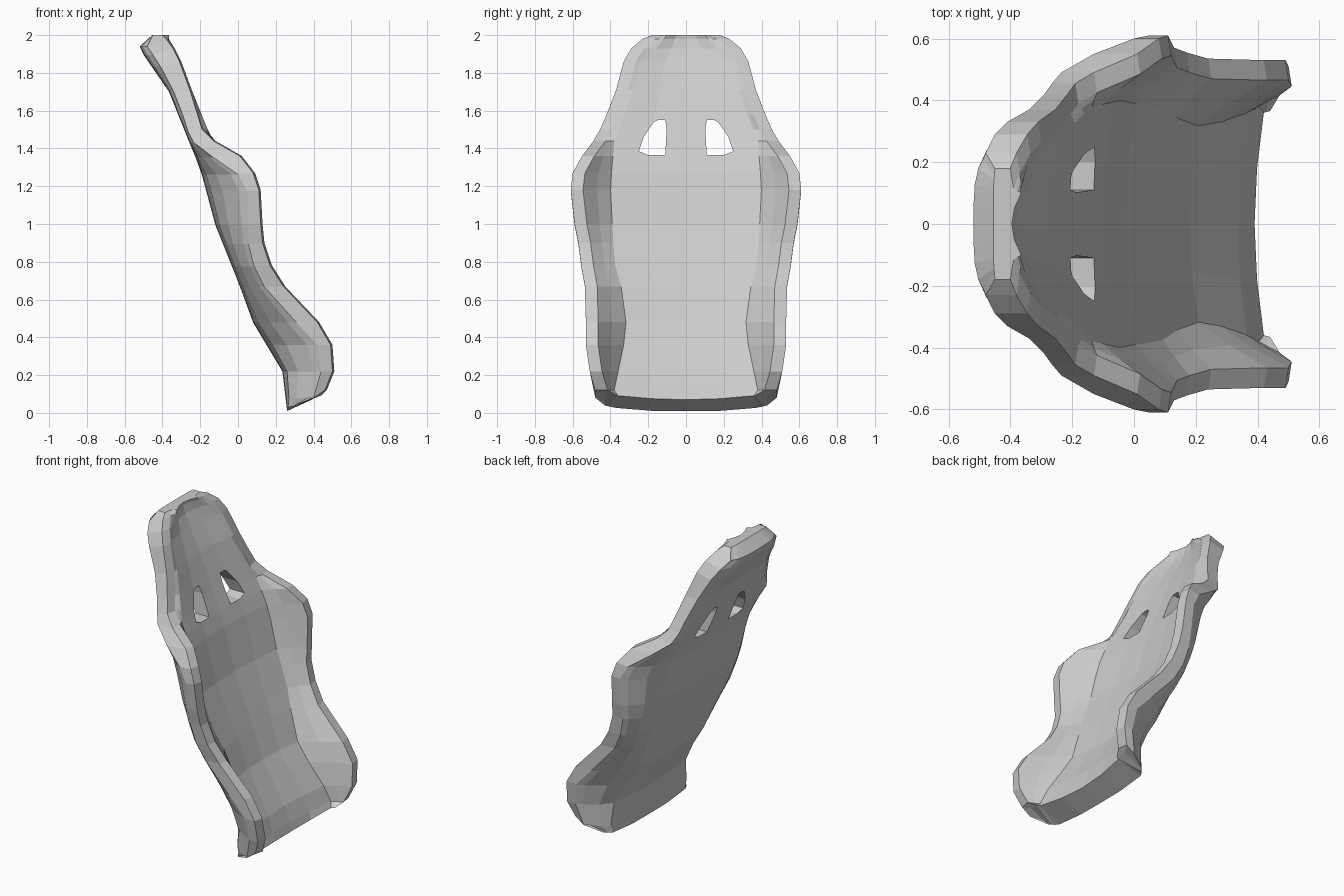
import bpy
import bmesh

cube = bpy.data.objects.get("Cube")
if cube:
    bpy.data.objects.remove(cube, do_unlink=True)


def lerp(a, b, t):
    return a + (b - a) * t


def sample(table, z):
    """Piecewise linear lookup in a table sorted by falling height."""
    for (z0, v0), (z1, v1) in zip(table, table[1:]):
        if z >= z1:
            return lerp(v0, v1, (z - z0) / (z1 - z0))
    return table[-1][1]


def make_material(name, colour):
    mat = bpy.data.materials.new(name)
    mat.use_nodes = True
    mat.diffuse_color = colour
    mat.node_tree.nodes["Principled BSDF"].inputs["Base Color"].default_value = colour
    return mat


def make_object(name, bm, material):
    bmesh.ops.recalc_face_normals(bm, faces=bm.faces)
    mesh = bpy.data.meshes.new(name)
    bm.to_mesh(mesh)
    bm.free()
    obj = bpy.data.objects.new(name, mesh)
    bpy.context.scene.collection.objects.link(obj)
    mesh.materials.append(material)
    return obj


grey = make_material("shell grey", (0.6, 0.6, 0.6, 1))

# Rim stations: height, half width, rim front x, rim back x
rim = [
    (2.0, .18, -.39, -.45), (1.98, .23, -.37, -.48), (1.93, .29, -.335, -.45),
    (1.86, .33, -.3, -.41), (1.71, .37, -.245, -.34), (1.58, .42, -.205, -.29),
    (1.5, .455, -.18, -.265), (1.44, .49, -.12, -.235), (1.36, .55, .02, -.13),
    (1.27, .6, .09, 0), (1.18, .61, .12, .05), (1.0, .59, .13, .055),
    (.9, .57, .14, .055), (.78, .555, .18, .085), (.67, .535, .25, .14),
    (.48, .53, .43, .31), (.36, .53, .5, .42), (.22, .51, .51, .44),
    (.12, .48, .47, .4), (.07, .43, .44, .3),
]
# Centre line of the back face, shell depth, panel half width, back face height
spine = [(2.0, -.455), (1.98, -.52), (1.93, -.5), (1.71, -.365), (1.47, -.27),
         (1.3, -.2), (1.0, -.12), (.7, 0), (.48, .08), (.22, .235), (.07, .26)]
depth = [(2.0, .06), (1.98, .125), (1.71, .09), (.22, .1), (.14, .12), (.07, .13)]
panel = [(2.0, .1), (1.86, .22), (1.44, .38), (1.2, .4), (.8, .38), (.55, .31),
         (.36, .33), (.12, .38), (.07, .36)]
back_height = [(2.0, 2.0), (1.98, 1.94), (1.71, 1.7), (.22, .22), (.07, .01)]


def half_section(z, w, x_rim, x_out):
    """Matching front and back points from the centre line to the rim."""
    x_back, half = sample(spine, z), sample(panel, z)
    x_front = x_back + sample(depth, z)
    x_fold = x_front + .03
    inner = w - .065
    front = [(x_front, 0), (x_front + .008, half / 2), (x_fold, half),
             (lerp(x_fold, x_rim, .45), (half + inner) / 2),
             (x_rim, inner), (x_rim - .01, w)]
    back = [(x_back, 0), (lerp(x_back, x_out, .02), half / 2),
            (lerp(x_back, x_out, .12), half + .01),
            (lerp(x_back, x_out, .4), lerp(half, w, .55)),
            (lerp(x_back, x_out, .8), w - .02), (x_out, w)]
    lift = .03 if z < .1 else 0
    low = sample(back_height, z)
    return ([(x, y, z + lift * (y / w) ** 2) for x, y in front],
            [(x, y, low + lift * (y / w) ** 4) for x, y in back])


# Seat shell: front and back grids joined around the border
bm = bmesh.new()
grids = ([], [])
for station in rim:
    for grid, half in zip(grids, half_section(*station)):
        left = [(x, -y, z) for x, y, z in reversed(half[1:])]
        grid.append([bm.verts.new(p) for p in left + half])
front, back = grids
for grid in grids:
    for upper, lower in zip(grid, grid[1:]):
        for i in range(len(upper) - 1):
            bm.faces.new((upper[i], upper[i + 1], lower[i + 1], lower[i]))
for row in (0, -1):
    for i in range(len(front[0]) - 1):
        bm.faces.new((front[row][i], front[row][i + 1], back[row][i + 1], back[row][i]))
for col in (0, -1):
    for j in range(len(front) - 1):
        bm.faces.new((front[j][col], front[j + 1][col], back[j + 1][col], back[j][col]))
shell = make_object("seat_shell", bm, grey)

# Harness slots: mirrored prisms cut through the shell
outline = [(.11, 1.365), (.2, 1.365), (.25, 1.385), (.225, 1.46),
           (.17, 1.54), (.15, 1.55), (.11, 1.55), (.102, 1.5)]
for name, side in (("left_slot_cutter", 1), ("right_slot_cutter", -1)):
    bm = bmesh.new()
    face = bm.faces.new([bm.verts.new((-.6, side * y, z)) for y, z in outline])
    solid = bmesh.ops.extrude_face_region(bm, geom=[face])["geom"]
    bmesh.ops.translate(bm, vec=(.8, 0, 0),
                        verts=[v for v in solid if isinstance(v, bmesh.types.BMVert)])
    cutter = make_object(name, bm, grey)
    cutter.hide_render = True
    cutter.hide_viewport = True
    cutter.display_type = 'WIRE'
    cut = shell.modifiers.new(name, 'BOOLEAN')
    cut.operation = 'DIFFERENCE'
    cut.solver = 'EXACT'
    cut.object = cutter
